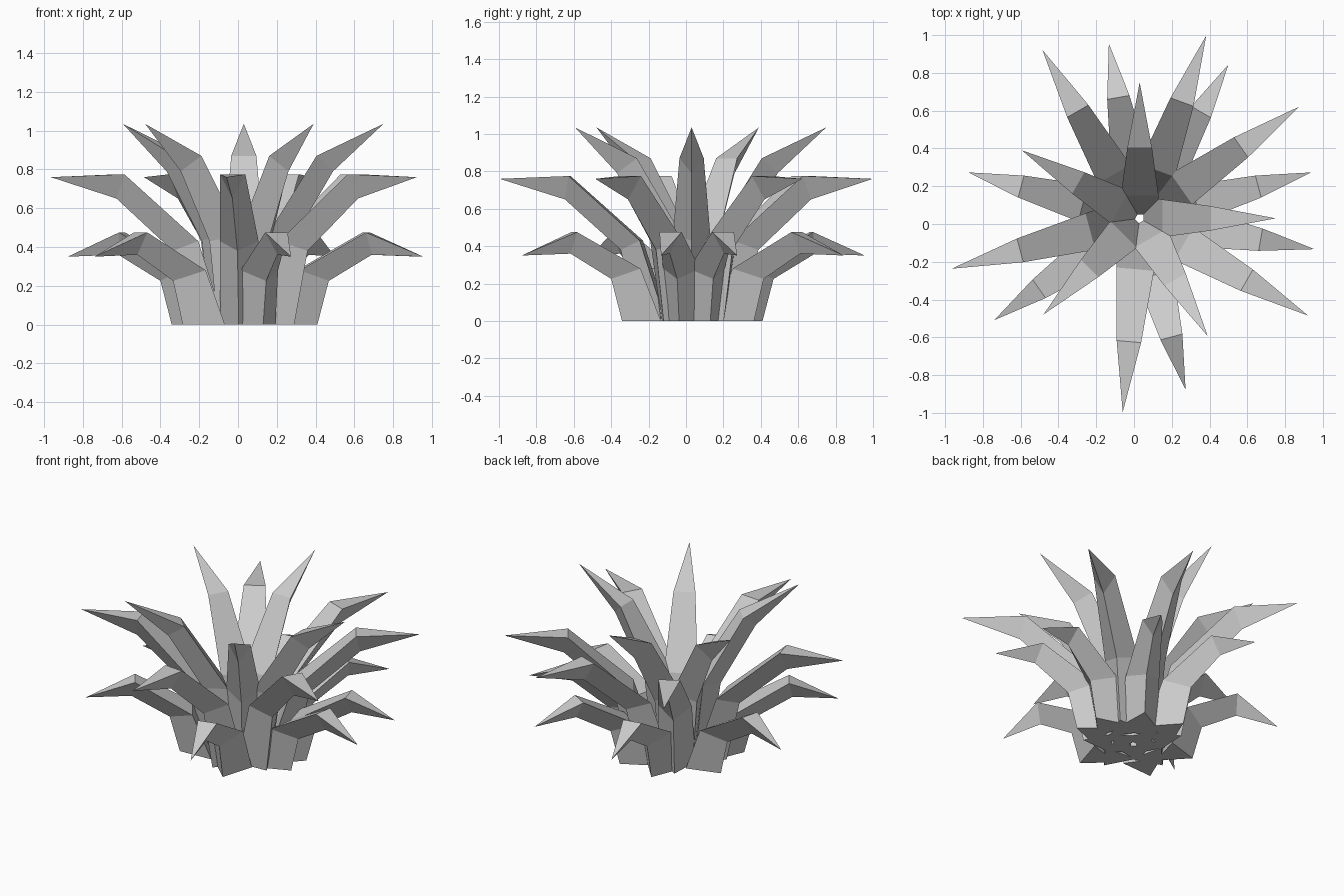
import bpy
import bmesh
from math import cos, sin, radians
from mathutils import Vector

cube = bpy.data.objects.get("Cube")
if cube:
    bpy.data.objects.remove(cube, do_unlink=True)

# single flat leaf colour
grey = bpy.data.materials.new("leaf grey")
grey.use_nodes = True
grey.diffuse_color = (0.6, 0.6, 0.6, 1)
grey.node_tree.nodes["Principled BSDF"].inputs["Base Color"].default_value = (0.6, 0.6, 0.6, 1)

CENTRE = Vector((0.03, 0.03, 0))


def make_leaf(name, angle, sections, tip):
    """Triangular leaf: flat inner face, keel on the outside, pointed tip.
    Each section is (flat radius, flat height, half width, keel radius, keel height)."""
    a = radians(angle)
    out = Vector((cos(a), sin(a), 0))
    side = Vector((-sin(a), cos(a), 0))
    up = Vector((0, 0, 1))
    bm = bmesh.new()
    rings = []
    for fr, fz, half, kr, kz in sections:
        flat = CENTRE + out * fr + up * fz
        points = (flat + side * half, flat - side * half, CENTRE + out * kr + up * kz)
        rings.append([bm.verts.new(p) for p in points])
    point = bm.verts.new(CENTRE + out * tip[0] + up * tip[1])
    bm.faces.new(rings[0])
    for low, high in zip(rings, rings[1:]):
        for i in range(3):
            j = (i + 1) % 3
            bm.faces.new((low[i], low[j], high[j], high[i]))
    for i in range(3):
        bm.faces.new((rings[-1][i], rings[-1][(i + 1) % 3], point))
    bmesh.ops.recalc_face_normals(bm, faces=bm.faces)
    mesh = bpy.data.meshes.new(name)
    bm.to_mesh(mesh)
    bm.free()
    mesh.materials.append(grey)
    bpy.context.collection.objects.link(bpy.data.objects.new(name, mesh))


# three rings: base, knee and bend sections, then the tip
rings = {
    "outer_leaf": (
        (350, 15, 60, 100, 165, 215, 285),
        ((0.2, 0, 0.115, 0.385, 0), (0.31, 0.28, 0.1, 0.445, 0.225), (0.65, 0.475, 0.06, 0.67, 0.36)),
        (0.94, 0.35)),
    "middle_leaf": (
        (35, 70, 120, 195, 265, 330),
        ((0.13, 0, 0.11, 0.3, 0), (0.27, 0.43, 0.1, 0.38, 0.38), (0.655, 0.775, 0.065, 0.68, 0.65)),
        (1.03, 0.76)),
    "inner_leaf": (
        (0, 90, 150, 225, 300),
        ((0.02, 0, 0.11, 0.19, 0), (0.12, 0.46, 0.1, 0.25, 0.43), (0.375, 0.87, 0.065, 0.46, 0.79)),
        (0.72, 1.035)),
}
for name, (angles, sections, tip) in rings.items():
    for number, angle in enumerate(angles, 1):
        make_leaf(f"{name}_{number}", angle, sections, tip)
